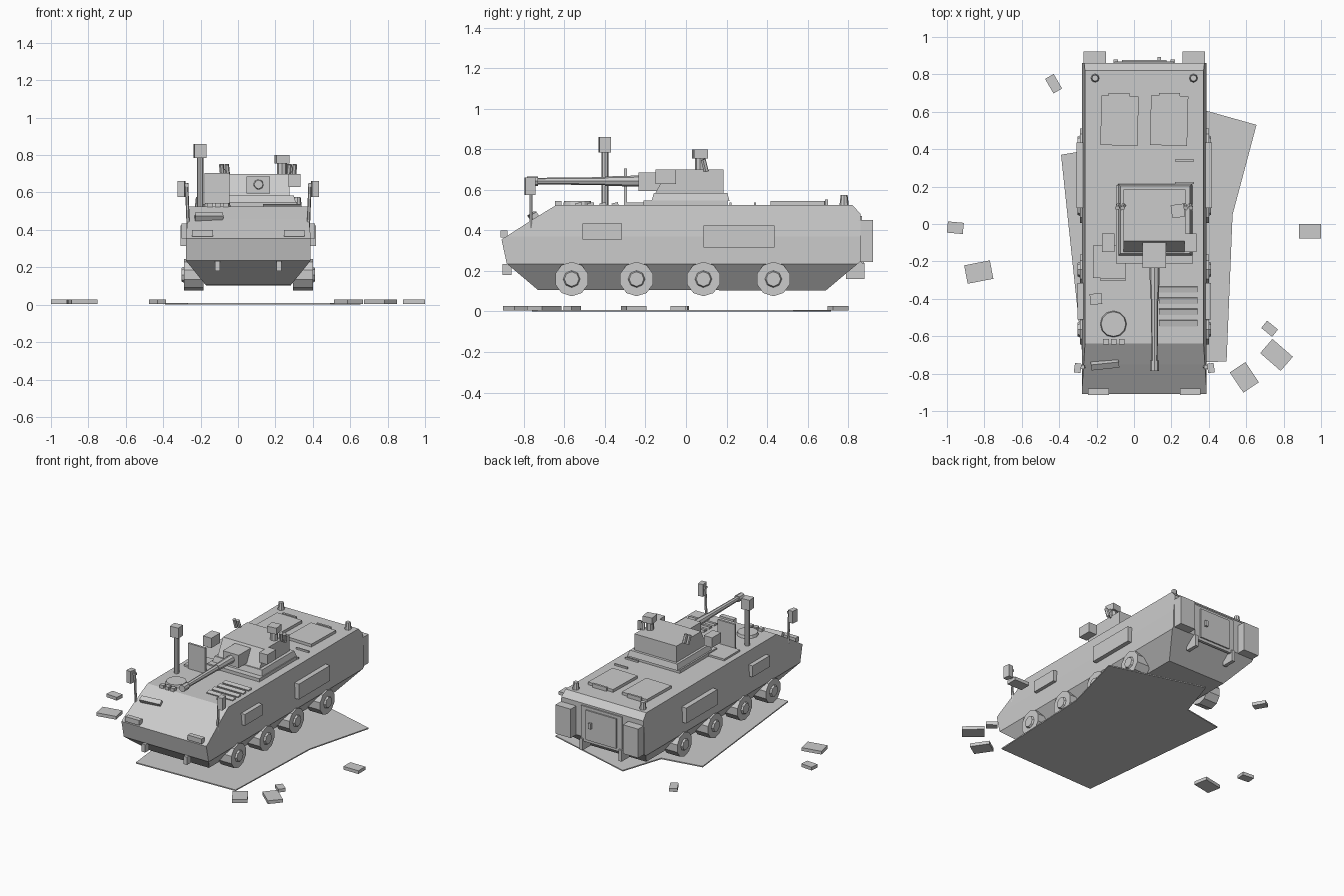
import bpy, bmesh, math
from mathutils import Vector, Matrix

cube = bpy.data.objects.get("Cube")
if cube:
    bpy.data.objects.remove(cube)

CX = 0.055  # the vehicle stands slightly off centre
grey = bpy.data.materials.new("plain_grey")
grey.use_nodes = True
COLOUR = (0.6, 0.6, 0.6, 1)
grey.diffuse_color = COLOUR
grey.node_tree.nodes["Principled BSDF"].inputs["Base Color"].default_value = COLOUR


def finish(name, bm):
    bmesh.ops.recalc_face_normals(bm, faces=bm.faces)
    mesh = bpy.data.meshes.new(name)
    bm.to_mesh(mesh)
    bm.free()
    mesh.materials.append(grey)
    ob = bpy.data.objects.new(name, mesh)
    bpy.context.collection.objects.link(ob)
    return ob


def box(name, x, y, z, turn=0, tilt=0, taper=1.0):
    """Box from (min, max) ranges, optionally turned, tilted or narrowed at the top."""
    bm = bmesh.new()
    bmesh.ops.create_cube(bm, size=1)
    for v in bm.verts:
        k = taper if v.co.z > 0 else 1
        v.co = Vector((v.co.x * (x[1] - x[0]) * k, v.co.y * (y[1] - y[0]) * k,
                       v.co.z * (z[1] - z[0])))
    ob = finish(name, bm)
    ob.location = (sum(x) / 2, sum(y) / 2, sum(z) / 2)
    ob.rotation_euler = (math.radians(tilt), 0, math.radians(turn))
    return ob


def rod(name, a, b, r1, r2=None, sides=8):
    """Cylinder or cone between two points."""
    a, b = Vector(a), Vector(b)
    bm = bmesh.new()
    bmesh.ops.create_cone(bm, cap_ends=True, segments=sides, radius1=r1,
                          radius2=r1 if r2 is None else r2, depth=(b - a).length)
    turn = (b - a).to_track_quat('Z', 'Y').to_matrix().to_4x4()
    bm.transform(Matrix.Translation((a + b) / 2) @ turn)
    return finish(name, bm)


def prism(name, points, offset):
    """Polygon swept along an offset."""
    bm = bmesh.new()
    face = bm.faces.new([bm.verts.new(p) for p in points])
    new = bmesh.ops.extrude_face_region(bm, geom=[face], use_keep_orig=True)["geom"]
    bmesh.ops.translate(bm, vec=offset, verts=[g for g in new if isinstance(g, bmesh.types.BMVert)])
    return bm


# Hull: side profile swept across, then planes trim the lower and upper sides
profile = [(-0.91, 0.355), (-0.75, 0.458), (-0.64, 0.525), (0.82, 0.525), (0.86, 0.483),
           (0.86, 0.246), (0.69, 0.104), (-0.73, 0.106), (-0.884, 0.236)]
hull = prism("hull", [(CX - 0.333, y, z) for y, z in profile], (0.666, 0, 0))
for s in (-1, 1):
    for point, normal in (((0.333, 0.235), (0.13, -0.105)), ((0.333, 0.37), (0.155, 0.016))):
        cut = bmesh.ops.bisect_plane(hull, geom=hull.verts[:] + hull.edges[:] + hull.faces[:],
                                     plane_co=(CX + s * point[0], 0, point[1]),
                                     plane_no=(s * normal[0], 0, normal[1]), clear_outer=True)
        rim = [g for g in cut["geom_cut"] if isinstance(g, bmesh.types.BMEdge)]
        bmesh.ops.contextual_create(hull, geom=rim)
finish("hull", hull)

for s, side in ((-1, "right"), (1, "left")):
    def X(d0, d1):
        return tuple(sorted((CX + s * d0, CX + s * d1)))

    # Wheels with hubs
    for i, y in enumerate((-0.564, -0.244, 0.086, 0.431)):
        rod(f"{side}_wheel_{i + 1}", (CX + s * 0.24, y, 0.16), (CX + s * 0.345, y, 0.16), 0.085, sides=10)
        rod(f"{side}_hub_{i + 1}", (CX + s * 0.345, y, 0.16), (CX + s * 0.357, y, 0.16), 0.042, 0.036, 8)
    # Side stowage boxes
    box(f"{side}_front_side_box", X(0.32, 0.357), (-0.51, -0.315), (0.355, 0.435))
    box(f"{side}_rear_side_box", X(0.32, 0.363), (0.086, 0.436), (0.315, 0.424))
    # Mirrors on stalks
    rod(f"{side}_mirror_stalk", (CX + s * 0.32, -0.765, 0.39), (CX + s * 0.33, -0.765, 0.65), 0.009, sides=6)
    box(f"{side}_mirror", X(0.338, 0.374), (-0.795, -0.745), (0.575, 0.662), turn=8 * s)
    box(f"{side}_mirror_arm", X(0.32, 0.345), (-0.775, -0.755), (0.63, 0.645))
    # Nose lights, tow hooks, rear boxes, roof lamps, rear hooks
    box(f"{side}_headlight", X(0.19, 0.30), (-0.915, -0.88), (0.365, 0.4))
    box(f"{side}_front_hook", X(0.15, 0.178), (-0.905, -0.86), (0.18, 0.235))
    box(f"{side}_rear_box", X(0.205, 0.325), (0.85, 0.922), (0.245, 0.45))
    rod(f"{side}_roof_lamp", (CX + s * 0.263, 0.78, 0.515), (CX + s * 0.263, 0.78, 0.575), 0.024, 0.017)
    box(f"{side}_rear_hook", X(0.14, 0.165), (0.79, 0.88), (0.16, 0.24))
    # Rear roof hatches
    box(f"{side}_roof_hatch", X(0.033, 0.232), (0.42, 0.685), (0.52, 0.545), turn=-1.5)
    box(f"{side}_hatch_hinge", X(0.08, 0.19), (0.685, 0.7), (0.52, 0.552))
    # Turret cheek sights and launchers
    box(f"{side}_turret_cheek", X(0.16, 0.225) if s < 0 else X(0.215, 0.28), (-0.15, -0.05), (0.63, 0.70))
    for k in (0, 1):
        x = CX + (0.215 if s > 0 else -0.11) + s * 0.028 * k
        rod(f"{side}_launcher_{k + 1}", (x, 0.1, 0.69), (x + s * 0.006, 0.085, 0.75), 0.013, sides=6)

# Rear door with frame and handle
box("rear_door_frame", (CX - 0.16, CX + 0.16), (0.85, 0.869), (0.22, 0.47))
box("rear_door", (CX - 0.12, CX + 0.12), (0.86, 0.878), (0.24, 0.45))
box("door_handle", (CX + 0.07, CX + 0.09), (0.87, 0.892), (0.33, 0.37))

# Turret
TX = 0.11
box("turret_ring", (TX - 0.205, TX + 0.205), (-0.21, 0.205), (0.515, 0.548))
box("turret_base", (TX - 0.195, TX + 0.2), (-0.17, 0.215), (0.545, 0.585), taper=0.94)
turret = prism("turret_body", [(TX - 0.165, y, z) for y, z in
                               ((-0.15, 0.585), (-0.09, 0.70), (0.185, 0.70), (0.185, 0.585))], (0.33, 0, 0))
finish("turret_body", turret)
box("gun_mantlet", (0.045, 0.17), (-0.235, -0.08), (0.595, 0.685))
rod("gun_sleeve", (TX, -0.22, 0.643), (TX, -0.40, 0.643), 0.028, 0.023)
rod("gun_barrel", (TX, -0.38, 0.643), (TX, -0.74, 0.643), 0.02, 0.016)
rod("muzzle", (TX, -0.73, 0.643), (TX, -0.785, 0.643), 0.024)
rod("turret_sight_post", (0.235, 0.07, 0.69), (0.235, 0.07, 0.77), 0.026)
box("turret_sight", (0.2, 0.27), (0.035, 0.105), (0.755, 0.8), turn=8)

# Mast with camera head, open hatch and its opening
rod("mast", (-0.202, -0.4, 0.51), (-0.202, -0.4, 0.79), 0.018)
box("mast_head", (-0.235, -0.172), (-0.43, -0.372), (0.785, 0.86), turn=5)
box("open_hatch", (-0.18, -0.045), (-0.305, -0.29), (0.52, 0.705))
box("hatch_opening_rim", (-0.22, -0.045), (-0.29, -0.115), (0.515, 0.538))

# Driver hatch and periscopes
rod("driver_hatch", (-0.11, -0.535, 0.515), (-0.11, -0.535, 0.545), 0.073, 0.066, 12)
for i in range(3):
    box(f"periscope_{i + 1}", (-0.165 + i * 0.042, -0.135 + i * 0.042), (-0.645, -0.615), (0.51, 0.545))

# Engine louvres and nose tool bar
for i in range(4):
    y = -0.35 - i * 0.06
    box(f"louvre_{i + 1}", (0.135, 0.34), (y - 0.016, y + 0.016), (0.52, 0.536), tilt=12)
for i, y in enumerate((0.34, 0.22)):
    box(f"roof_rail_{i + 1}", (0.22, 0.32), (y - 0.005, y + 0.005), (0.52, 0.537))
box("nose_tool_bar", (-0.23, -0.08), (-0.77, -0.735), (0.455, 0.485), turn=6, tilt=32)

# Ground slab
outline = [(0.655, 0.53), (-0.004, 0.715), (-0.1, 0.42), (-0.39, 0.37),
           (-0.27, -0.76), (0.495, -0.735), (0.527, 0.05)]
finish("ground_slab", prism("ground_slab", [(x, y, 0) for x, y in outline], (0, 0, 0.008)))

# Loose rubble: centre, size, turn
rubble = [(-0.43, 0.75, 0.053, 0.09, 30), (-0.955, -0.02, 0.085, 0.06, -5),
          (-0.83, -0.257, 0.14, 0.1, 11), (0.94, -0.038, 0.118, 0.078, 0),
          (0.725, -0.56, 0.075, 0.05, -39), (0.762, -0.7, 0.145, 0.1, -41),
          (0.59, -0.82, 0.1, 0.13, 34)]
for i, (x, y, w, d, turn) in enumerate(rubble):
    box(f"rubble_{i + 1}", (x - w / 2, x + w / 2), (y - d / 2, y + d / 2), (0.004, 0.027), turn=turn)
